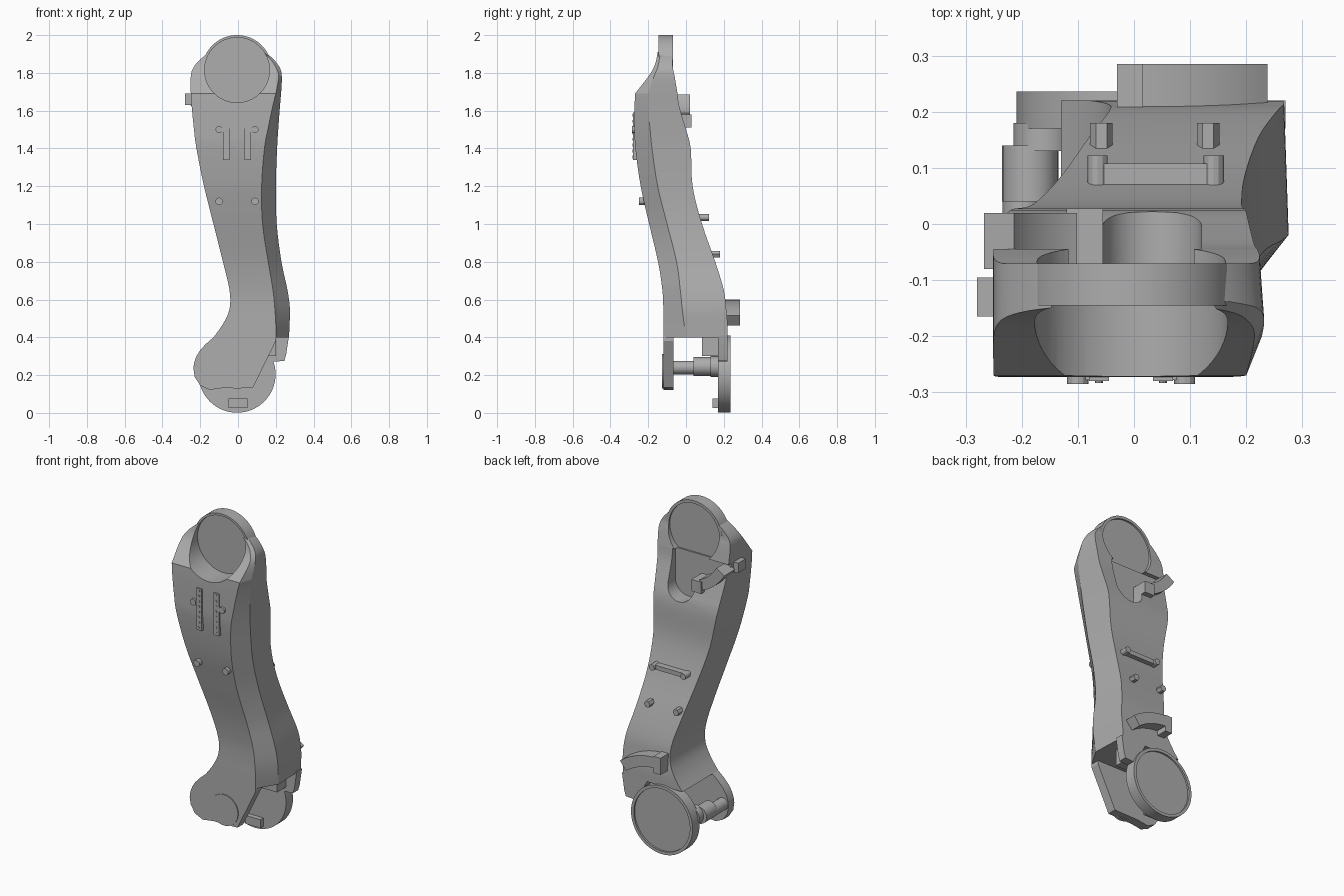
import bpy, bmesh
from math import sin, cos, pi, radians

if "Cube" in bpy.data.objects:
    bpy.data.objects.remove(bpy.data.objects["Cube"])

grey = bpy.data.materials.new("plain grey")
grey.use_nodes = True
grey.diffuse_color = (0.42, 0.42, 0.42, 1)
grey.node_tree.nodes["Principled BSDF"].inputs["Base Color"].default_value = grey.diffuse_color


def finish(name, bm):
    bmesh.ops.recalc_face_normals(bm, faces=bm.faces)
    mesh = bpy.data.meshes.new(name)
    bm.to_mesh(mesh)
    bm.free()
    mesh.materials.append(grey)
    obj = bpy.data.objects.new(name, mesh)
    bpy.context.collection.objects.link(obj)
    return obj


def prism(name, outline, front, back):
    """Extrude an (x, z) outline along y."""
    bm = bmesh.new()
    face = bm.faces.new([bm.verts.new((x, front, z)) for x, z in outline])
    grown = bmesh.ops.extrude_face_region(bm, geom=[face])["geom"]
    for v in grown:
        if isinstance(v, bmesh.types.BMVert):
            v.co.y = back
    return finish(name, bm)


def arc(x, z, r, start=0, end=360, steps=48):
    return [(x + r * cos(radians(start + (end - start) * i / steps)),
             z + r * sin(radians(start + (end - start) * i / steps)))
            for i in range(steps + (1 if abs(end - start) < 360 else 0))]


def box(name, x0, x1, z0, z1, front, back):
    return prism(name, [(x0, z0), (x1, z0), (x1, z1), (x0, z1)], front, back)


def disc(name, x, z, r, front, back, sides=64):
    return prism(name, arc(x, z, r, steps=sides), front, back)


def band(name, x, z, inner, outer, start, end, front, back):
    outline = arc(x, z, outer, start, end, 16) + arc(x, z, inner, end, start, 16)
    return prism(name, outline, front, back)


def cut(obj, cutter):
    mod = obj.modifiers.new("cut", "BOOLEAN")
    mod.operation, mod.solver, mod.object = "DIFFERENCE", "EXACT", cutter
    bpy.context.view_layer.update()
    graph = bpy.context.evaluated_depsgraph_get()
    mesh = bpy.data.meshes.new_from_object(obj.evaluated_get(graph))
    obj.modifiers.clear()
    obj.data = mesh
    bpy.data.objects.remove(cutter)


def smooth_stations(rows, steps=4):
    """Pass a smooth curve through the section stations."""
    out = []
    for i in range(len(rows) - 1):
        a, b, c, d = (rows[max(0, min(len(rows) - 1, i + k))] for k in (-1, 0, 1, 2))
        for s in range(steps):
            t = s / steps
            out.append([q + t / 2 * (r - p + t * (2 * p - 5 * q + 4 * r - w + t * (3 * (q - r) + w - p)))
                        for p, q, r, w in zip(a, b, c, d)])
    return out + [rows[-1]]


def loft(name, rows):
    """Skin five-sided sections: left, crease and right x, then front, middle and back y."""
    bm = bmesh.new()
    rings = []
    for z, left, crease, right, front, mid, back in smooth_stations(rows):
        section = [(left, front), (crease, front), (right, mid), (right - 0.008, back), (left, back)]
        rings.append([bm.verts.new((x, y, z)) for x, y in section])
    for low, high in zip(rings, rings[1:]):
        for i in range(5):
            j = (i + 1) % 5
            bm.faces.new((low[i], low[j], high[j], high[i]))
    bm.faces.new(rings[0])
    bm.faces.new(rings[-1])
    return finish(name, bm)


# Main link body and the tapering shoulder above it
seam = (1.69, -.25, .2, .228, -.27, -.2, -.045)
body = loft("link_body", [
    (.4, -.13, .2, .27, -.12, 0, .22),
    (.47, -.08, .2, .273, -.12, -.01, .22),
    (.55, -.045, .195, .275, -.12, -.02, .213),
    (.65, -.045, .185, .262, -.125, -.03, .2),
    (.8, -.08, .16, .23, -.148, -.05, .155),
    (1, -.13, .13, .205, -.195, -.1, .085),
    (1.2, -.18, .125, .2, -.24, -.15, .035),
    (1.4, -.22, .14, .207, -.268, -.18, .025),
    (1.5, -.233, .158, .213, -.272, -.19, 0),
    (1.62, -.245, .183, .222, -.272, -.2, -.035),
    seam])
shoulder = loft("shoulder", [
    seam,
    (1.78, -.25, .215, .232, -.2, -.17, -.06),
    (1.83, -.235, .2, .22, -.17, -.15, -.07),
    (1.88, -.19, .165, .18, -.155, -.14, -.07),
    (1.93, -.12, .1, .115, -.147, -.13, -.07)])

# Upper joint: round housing with a scoop in front and a recessed back
TOP_X, TOP_Z = -.005, 1.815
upper = disc("upper_joint_housing", TOP_X, TOP_Z, .185, -.145, -.07)
for part in (body, shoulder, upper):
    cut(part, disc("scoop_cutter", TOP_X, TOP_Z, .172, -.6, -.13))
cut(upper, disc("recess_cutter", TOP_X, TOP_Z, .168, -.08, .1))
cut(shoulder, disc("recess_cutter", TOP_X, TOP_Z, .168, -.08, .1))

# Rear clearance: slot with a round bottom, then a sweep around the joint
cut(body, prism("slot_cutter", arc(.0325, 1.507, .0875, 180, 360, 20) + [(.12, 1.9), (-.055, 1.9)],
                -.07, .3))
cut(body, prism("sweep_cutter", arc(0, TOP_Z, .31, 170, 262, 24) + [(0, 1.52), (0, 1.95)], -.07, .3))
band("upper_stop", 0, TOP_Z, .25, .312, 211, 246, -.08, .02)
box("upper_stop_block", -.12, -.055, 1.51, 1.58, -.08, .028)
box("side_stop", -.28, -.23, 1.63, 1.69, -.165, -.095)

# Lower front cover with its round cap
prism("front_cover", [(-.13, .4), (-.17, .365), (-.2, .332), (-.22, .3), (-.232, .265), (-.236, .235),
                      (-.229, .19), (-.2, .145), (-.15, .122), (-.08, .132), (.08, .135), (.2, .38),
                      (.2, .4)], -.12, -.065)
disc("front_cap", TOP_X, .22, .092, -.126, -.1)

# Lower joint housing with recessed back face
lower = disc("lower_joint_housing", TOP_X, .205, .204, .17, .236)
cut(lower, disc("recess_cutter", TOP_X, .205, .186, .226, .4))
prism("rear_tab", [(.1, .41), (.27, .41), (.255, .31), (.245, .275), (.17, .27)], .17, .22)
box("rear_bracket", .05, .2, .3, .41, .085, .175)
box("lower_lug", -.05, .05, .025, .075, .14, .175)

# Pin between the cover and the lower housing
disc("pin", -.198, .24, .036, -.07, .06, 24)
disc("pin_sleeve", -.185, .245, .05, .04, .14, 24)
disc("pin_flange", -.16, .245, .055, .13, .18, 24)

# Lower arc stop on the back
band("lower_stop", 0, .2, .33, .395, 53, 88, .19, .285)
box("lower_stop_block", -.03, .016, .5, .6, .19, .285)

# Front connector strips with studs and ears
for name, x, ear in (("right", -.0625, -.1), ("left", .0515, .09)):
    box(name + "_strip", x - .018, x + .018, 1.34, 1.59, -.28, -.25)
    for i in range(8):
        disc(f"{name}_stud_{i}", x, 1.355 + i * .0315, .007, -.283, -.27, 8)
    box(name + "_ear", min(x, ear), max(x, ear), 1.488, 1.512, -.278, -.25)
    disc(name + "_ear_screw", ear, 1.5, .019, -.285, -.25, 12)
    disc(name + "_front_screw", ear, 1.12, .02, -.25, -.2, 12)

# Back handle bar and screws
box("back_bar", -.07, .145, 1.022, 1.048, .05, .108)
for name, x in (("right", -.065), ("left", .142)):
    disc(name + "_bar_end", x, 1.035, .018, .05, .122, 12)
for name, x in (("right", -.058), ("left", .132)):
    disc(name + "_back_screw", x, .84, .02, .12, .18, 6)

# Smooth curved surfaces, keep crisp edges
for obj in bpy.context.scene.objects:
    obj.select_set(obj.type == "MESH")
bpy.context.view_layer.objects.active = body
bpy.ops.object.shade_smooth_by_angle(angle=radians(25))
